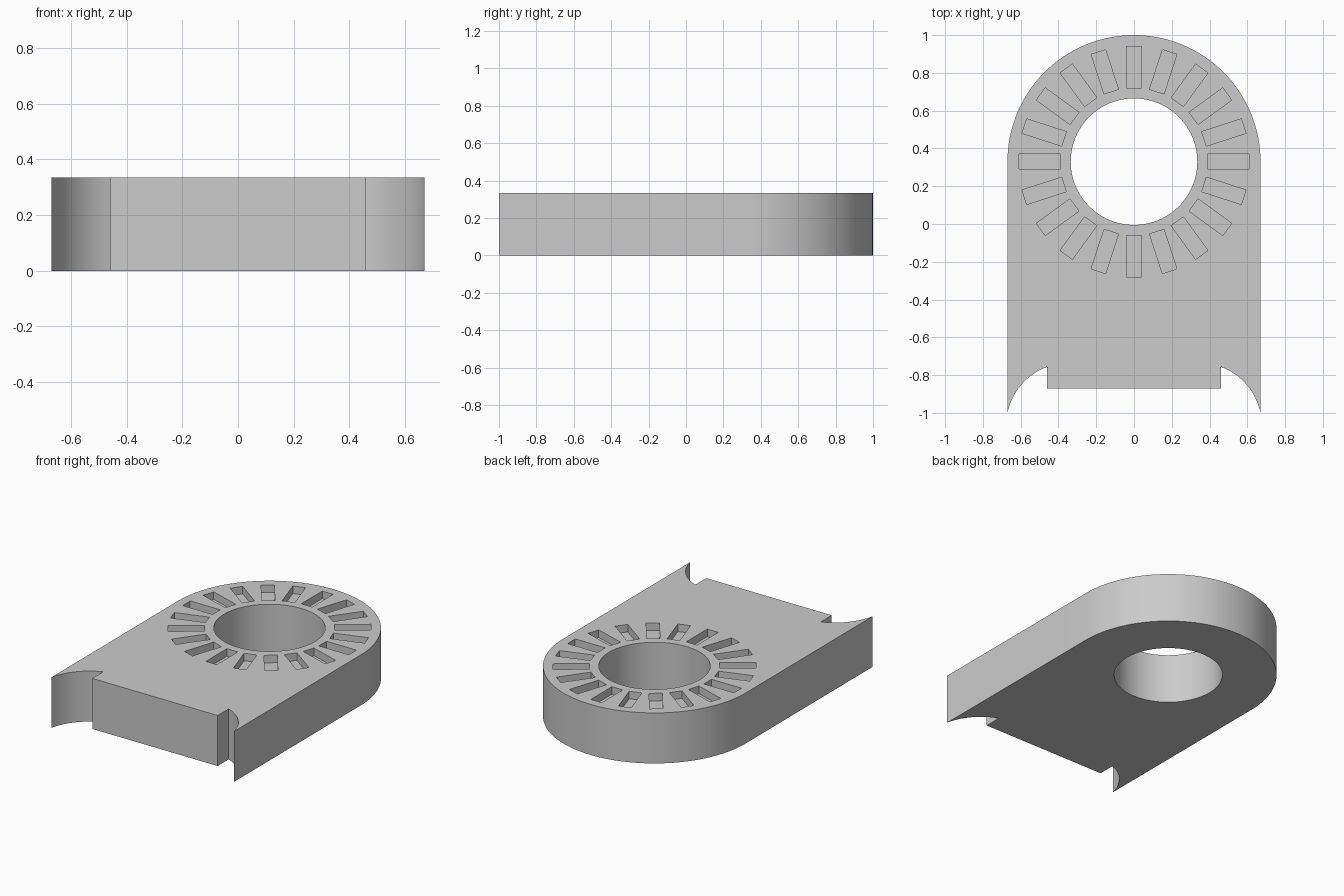
import bpy, bmesh
from math import sin, cos, pi, atan2
from mathutils import Matrix, Vector

if "Cube" in bpy.data.objects:
    bpy.data.objects.remove(bpy.data.objects["Cube"], do_unlink=True)

HEIGHT, RADIUS, BORE = 0.335, 0.67, 0.335
RING_Y = 0.33          # centre of the rounded end and the bore
SLOTS, SLOT_DEPTH = 20, 0.05

grey = bpy.data.materials.new("plain_grey")
grey.use_nodes = True
grey.diffuse_color = (0.6, 0.6, 0.6, 1)
grey.node_tree.nodes["Principled BSDF"].inputs["Base Color"].default_value = (0.6, 0.6, 0.6, 1)


def arc(cx, cy, r, start, end, steps):
    angles = [start + (end - start) * i / steps for i in range(steps + 1)]
    return [(cx + r * cos(a), cy + r * sin(a)) for a in angles]


def make_object(name, bm):
    bmesh.ops.recalc_face_normals(bm, faces=bm.faces)
    mesh = bpy.data.meshes.new(name)
    bm.to_mesh(mesh)
    bm.free()
    mesh.materials.append(grey)
    obj = bpy.data.objects.new(name, mesh)
    bpy.context.collection.objects.link(obj)
    return obj


def extrude_outline(name, points, z0, z1):
    bm = bmesh.new()
    face = bm.faces.new([bm.verts.new((x, y, z0)) for x, y in points])
    top = bmesh.ops.extrude_face_region(bm, geom=[face])["geom"]
    bmesh.ops.translate(bm, vec=(0, 0, z1 - z0),
                        verts=[v for v in top if isinstance(v, bmesh.types.BMVert)])
    return make_object(name, bm)


def cut(target, cutter):
    cutter.hide_render = True
    mod = target.modifiers.new("cut", "BOOLEAN")
    mod.operation, mod.solver, mod.object = "DIFFERENCE", "EXACT", cutter
    bpy.context.view_layer.objects.active = target
    bpy.ops.object.modifier_apply(modifier=mod.name)
    bpy.data.objects.remove(cutter, do_unlink=True)


# Plate outline: rounded back end, concave horns and a square tongue at the front
scoop_x, scoop_y = 0.342, -1.069
tip = atan2(-1 - scoop_y, RADIUS - scoop_x)
inner = atan2(-0.755 - scoop_y, 0.46 - scoop_x)
right_scoop = arc(scoop_x, scoop_y, BORE, inner, tip, 16)
left_scoop = [(-x, y) for x, y in reversed(right_scoop)]
outline = (arc(0, RING_Y, RADIUS, 0, pi, 64) + left_scoop
           + [(-0.46, -0.87), (0.46, -0.87)] + right_scoop)
plate = extrude_outline("slotted_plate", outline, 0, HEIGHT)

# Round bore right through the plate
cut(plate, extrude_outline("bore_cutter", arc(0, RING_Y, BORE, 0, 2 * pi, 96)[:-1],
                           -0.1, HEIGHT + 0.1))

# Ring of shallow radial slots in the top
bm = bmesh.new()
for i in range(SLOTS):
    place = (Matrix.Translation((0, RING_Y, HEIGHT))
             @ Matrix.Rotation(2 * pi * i / SLOTS, 4, "Z")
             @ Matrix.Translation((0.5, 0, 0))
             @ Matrix.Diagonal(Vector((0.22, 0.08, SLOT_DEPTH * 2, 1))))
    bmesh.ops.create_cube(bm, size=1, matrix=place)
cut(plate, make_object("slot_cutter", bm))

# Smooth curved walls, crisp edges
bpy.ops.object.select_all(action="DESELECT")
plate.select_set(True)
bpy.context.view_layer.objects.active = plate
bpy.ops.object.shade_smooth_by_angle(angle=pi / 6)
